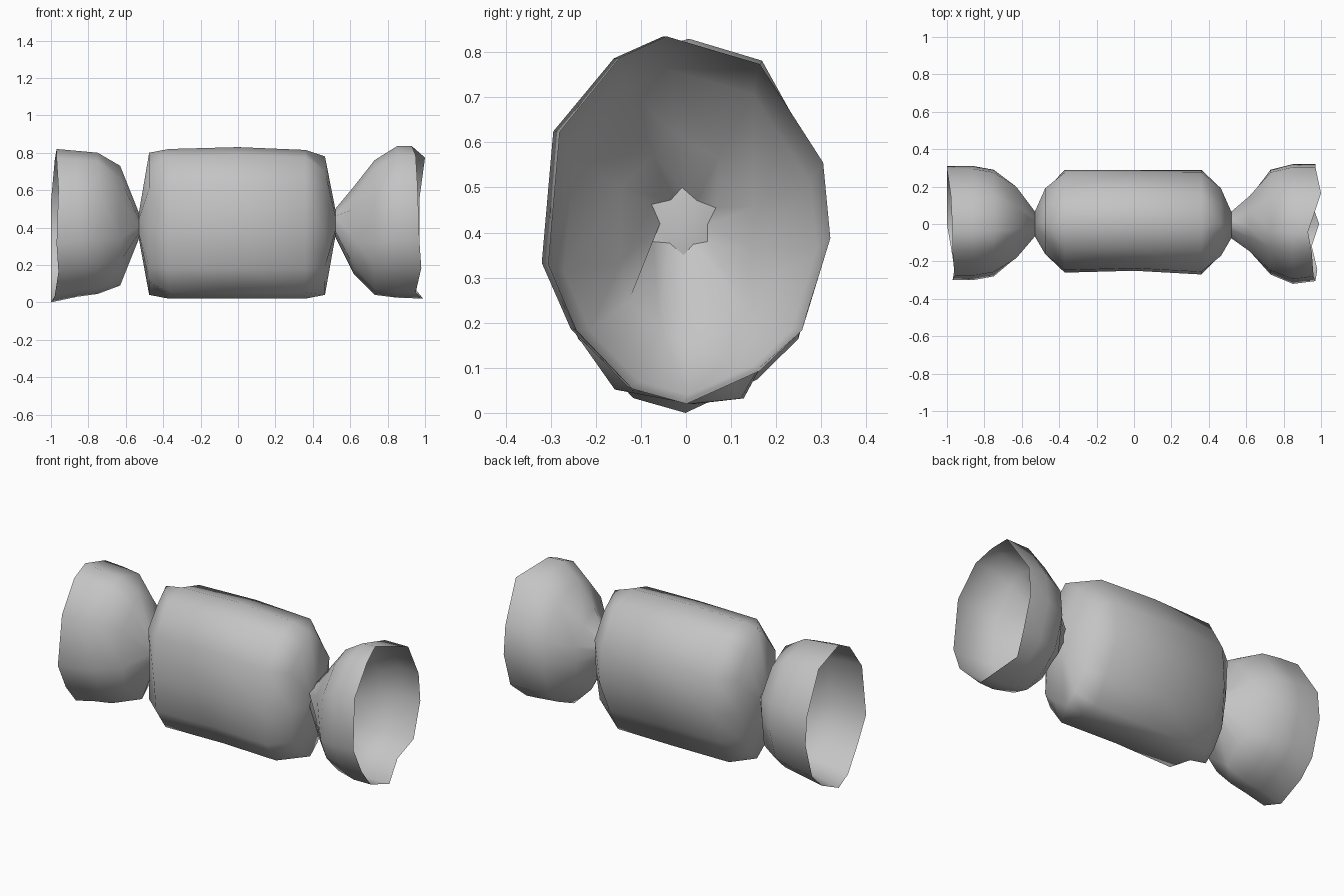
import bpy
import bmesh
import math

cube = bpy.data.objects.get("Cube")
if cube:
    bpy.data.objects.remove(cube, do_unlink=True)

foil = bpy.data.materials.new("grey foil")
foil.use_nodes = True
colour = (0.55, 0.55, 0.55, 1)
foil.diffuse_color = colour
foil.node_tree.nodes["Principled BSDF"].inputs["Base Color"].default_value = colour

# Cross-sections (y, z), running around from the top, fitted to each ring's extents
BODY = [(-.05, 1), (-.55, .9), (-.95, .5), (-1, -.1), (-.92, -.6), (-.6, -.92),
        (0, -1), (.4, -.97), (.7, -.6), (1, -.15), (.95, .4), (.55, .88)]
TWIST = [(-.16, 1), (-.5, .88), (-.92, .48), (-1, -.24), (-.8, -.6), (-.4, -.92),
         (-.02, -1), (.5, -.82), (.8, -.6), (1, -.1), (.95, .31), (.5, .85)]


def add_ring(bm, profile, x, y_low, y_high, z_low, z_high, pleat=0, wave=None):
    """One loop of the wrapper; pleat shifts alternate points, wave shifts each."""
    ring = []
    for i, (y, z) in enumerate(profile):
        fold = 1 - pleat * (i % 2)
        shift = wave[i] if wave else 0
        ring.append(bm.verts.new((
            x + shift,
            (y_low + y_high) / 2 + y * fold * (y_high - y_low) / 2,
            (z_low + z_high) / 2 + z * fold * (z_high - z_low) / 2)))
    return ring


def bridge(bm, a, b):
    for i in range(len(a)):
        j = (i + 1) % len(a)
        bm.faces.new((a[i], b[i], b[j], a[j]))


def build(name, rings, closed=False):
    """Skin the rings, listed from -x to +x; twists stay open as hollow funnels."""
    bm = bmesh.new()
    loops = [add_ring(bm, *r) for r in rings]
    for a, b in zip(loops, loops[1:]):
        bridge(bm, a, b)
    if closed:
        bm.faces.new(loops[0])
        bm.faces.new(loops[-1])
    bmesh.ops.recalc_face_normals(bm, faces=bm.faces)
    mesh = bpy.data.meshes.new(name)
    bm.to_mesh(mesh)
    bm.free()
    mesh.materials.append(foil)
    obj = bpy.data.objects.new(name, mesh)
    bpy.context.collection.objects.link(obj)
    bpy.ops.object.select_all(action='DESELECT')
    obj.select_set(True)
    bpy.context.view_layer.objects.active = obj
    bpy.ops.object.shade_smooth_by_angle(angle=math.radians(80))


# Pinched necks shared by the body and the twisted ends
right_neck = (BODY, -.53, -.07, .07, .34, .48, .3)
left_neck = (BODY, .52, -.08, .07, .35, .5, .3)

# Wrapped centre
build("wrapped_body", [
    right_neck,
    (BODY, -.475, -.17, .2, .04, .8, .12),
    (BODY, -.37, -.26, .29, .02, .82),
    (BODY, 0, -.25, .29, .02, .83),
    (BODY, .36, -.27, .29, .02, .815),
    (BODY, .465, -.18, .2, .04, .78, .12),
    left_neck,
], closed=True)

# Flared open end at -x
right_wave = [.03, .03, .04, .03, .04, .02, 0, 0, 0, 0, 0, .02]
build("right_twist", [
    (TWIST, -1, -.3, .31, 0, .82, 0, right_wave),
    (TWIST, -.86, -.3, .31, .03, .81),
    (TWIST, -.75, -.28, .29, .045, .8),
    (TWIST, -.63, -.2, .21, .09, .73, .1),
    right_neck,
])

# Flared open end at +x with a ragged rim
left_wave = [-.04, -.02, -.01, 0, .01, -.02, .02, -.04, 0, 0, 0, .03]
build("left_twist", [
    left_neck,
    (TWIST, .62, -.16, .16, .15, .62, .1),
    (TWIST, .73, -.27, .29, .04, .76),
    (TWIST, .85, -.32, .32, .025, .835),
    (TWIST, .97, -.305, .32, .02, .835, 0, left_wave),
])
